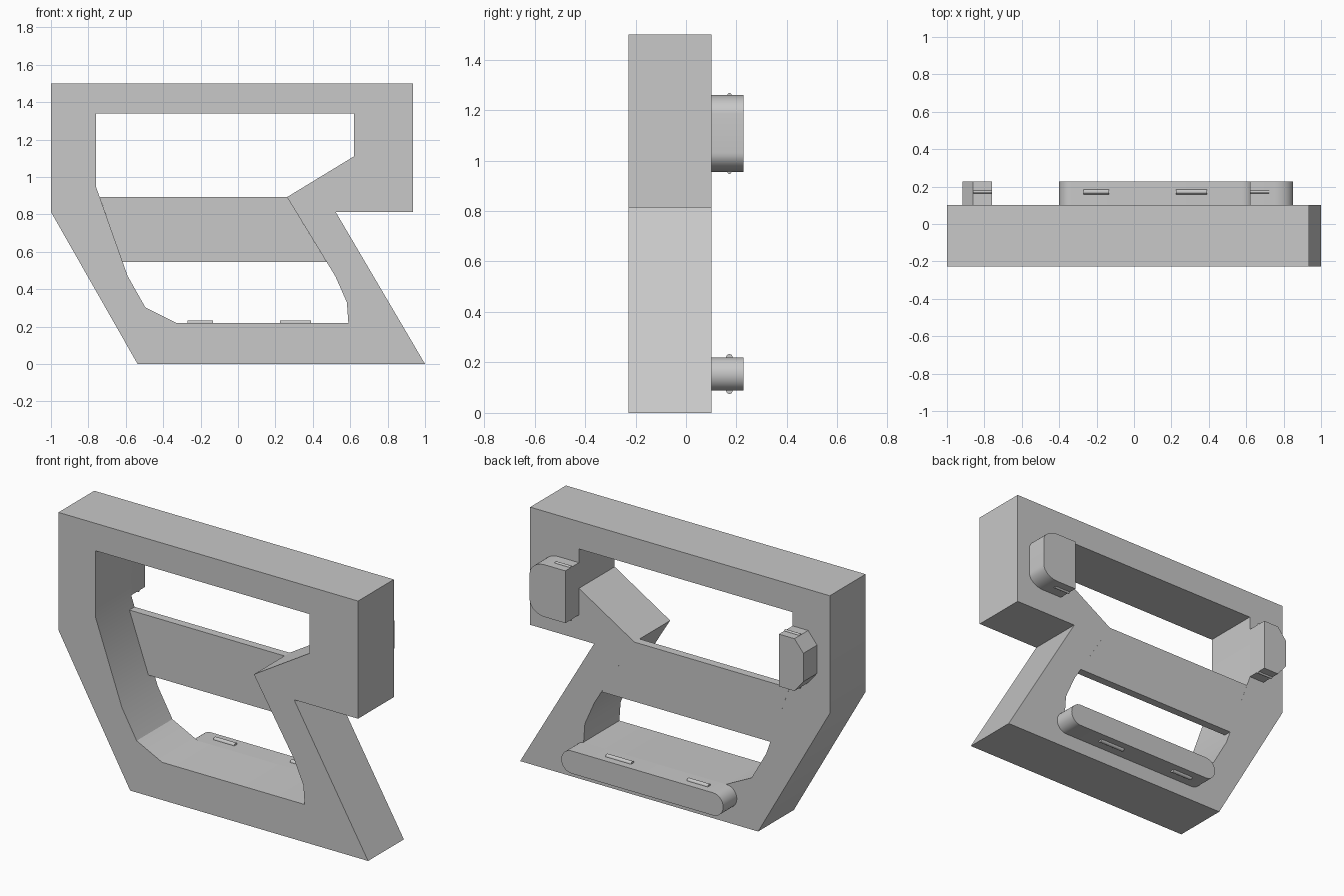
import bpy, bmesh, math
from mathutils import Matrix

if "Cube" in bpy.data.objects:
    bpy.data.objects.remove(bpy.data.objects["Cube"], do_unlink=True)

GREY = (0.58, 0.58, 0.58, 1)
grey = bpy.data.materials.new("plain grey")
grey.use_nodes = True
grey.diffuse_color = GREY
grey.node_tree.nodes["Principled BSDF"].inputs["Base Color"].default_value = GREY

FRONT, BACK, PEG_BACK = -0.228, 0.102, 0.228


def finish(name, bm):
    bmesh.ops.recalc_face_normals(bm, faces=bm.faces)
    mesh = bpy.data.meshes.new(name)
    bm.to_mesh(mesh)
    bm.free()
    mesh.materials.append(grey)
    obj = bpy.data.objects.new(name, mesh)
    bpy.context.collection.objects.link(obj)
    bpy.ops.object.select_all(action='DESELECT')
    obj.select_set(True)
    bpy.context.view_layer.objects.active = obj
    bpy.ops.object.shade_smooth_by_angle(angle=math.radians(30))
    return obj


def prism(name, loops, y0, y1):
    """Extrude x-z outlines (the first outer, the rest holes) from y0 to y1."""
    bm = bmesh.new()
    edges = []
    for loop in loops:
        verts = [bm.verts.new((x, y0, z)) for x, z in loop]
        edges += [bm.edges.new((verts[i - 1], verts[i])) for i in range(len(verts))]
    if len(loops) == 1:
        bm.faces.new(verts)
    else:
        bmesh.ops.triangle_fill(bm, edges=edges, use_beauty=True)
    out = bmesh.ops.extrude_face_region(bm, geom=bm.faces[:], use_keep_orig=True)
    moved = [v for v in out["geom"] if isinstance(v, bmesh.types.BMVert)]
    bmesh.ops.translate(bm, verts=moved, vec=(0, y1 - y0, 0))
    return finish(name, bm)


def arc(cx, cz, rx, rz, start, end, steps=10):
    angles = [math.radians(start + (end - start) * i / steps) for i in range(steps + 1)]
    return [(cx + rx * math.cos(a), cz + rz * math.sin(a)) for a in angles]


def ridge(name, x0, x1, z, r):
    """Small round rib lying along x, half sunk in a peg."""
    bm = bmesh.new()
    bmesh.ops.create_cone(bm, cap_ends=True, segments=16, radius1=r, radius2=r, depth=x1 - x0,
                          matrix=Matrix.Translation(((x0 + x1) / 2, 0.172, z))
                          @ Matrix.Rotation(math.pi / 2, 4, 'Y'))
    finish(name, bm)


# Main frame with its opening
outer = [(-1, 1.5), (0.935, 1.5), (0.935, 0.813), (0.522, 0.813),
         (1, 0), (-0.537, 0), (-1, 0.813)]
opening = [(-0.76, 1.34), (0.62, 1.34), (0.62, 1.11), (0.262, 0.892), (0.52, 0.47),
           (0.582, 0.33), (0.59, 0.22), (-0.33, 0.22), (-0.495, 0.302),
           (-0.59, 0.47), (-0.76, 0.95)]
prism("frame", [outer, opening], FRONT, BACK)

# Thin crossbar flush with the back
prism("crossbar", [[(-0.739, 0.892), (0.262, 0.892), (0.474, 0.545), (-0.617, 0.545)]],
      BACK - 0.048, BACK)

# Pegs on the back
low, high = 0.955, 1.26
prism("lower_peg", [arc(0.58, 0.154, 0.066, 0.066, -90, 90, 16)
                    + arc(-0.334, 0.154, 0.066, 0.066, 90, 270, 16)], BACK, PEG_BACK)
prism("upper_left_peg", [[(0.62, low)] + arc(0.75, low + 0.075, 0.1, 0.075, -90, 0)
                         + arc(0.75, high - 0.075, 0.1, 0.075, 0, 90) + [(0.62, high)]],
      BACK, PEG_BACK)
prism("upper_right_peg", [[(-0.76, low), (-0.76, high), (-0.86, high), (-0.918, high - 0.07),
                           (-0.918, low + 0.07), (-0.86, low)]], BACK, PEG_BACK)

# Snap ridges above and below each peg
for side, z_low, z_high in (("bottom", 0.088, low), ("top", 0.22, high)):
    ridge("lower_right_ridge_" + side, -0.27, -0.135, z_low if side == "bottom" else 0.22, 0.013)
    ridge("lower_left_ridge_" + side, 0.225, 0.39, z_low if side == "bottom" else 0.22, 0.013)
    ridge("upper_left_ridge_" + side, 0.62, 0.722, z_high, 0.008)
    ridge("upper_right_ridge_" + side, -0.86, -0.76, z_high, 0.008)
